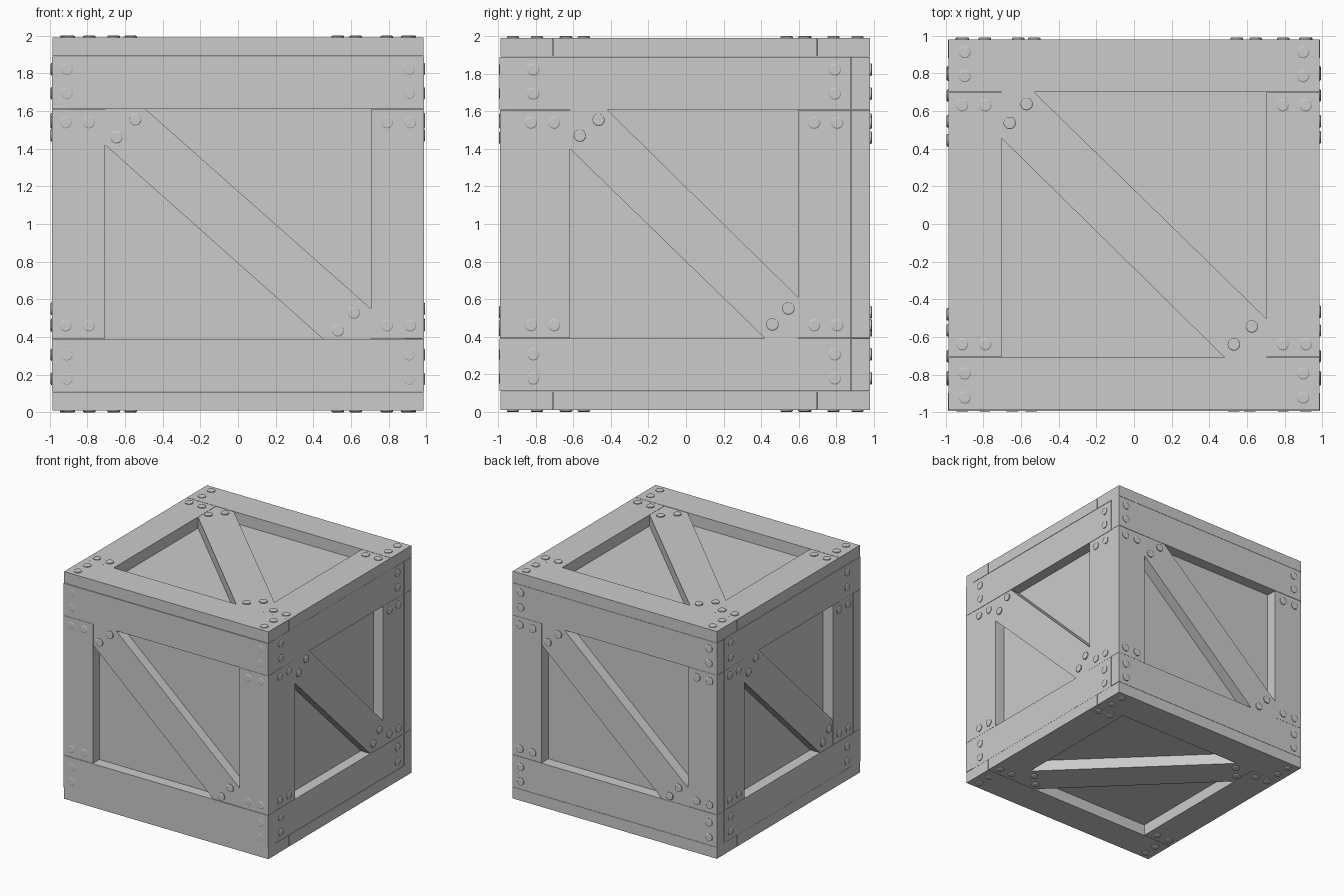
import bpy, bmesh
from mathutils import Matrix, Vector

if "Cube" in bpy.data.objects:
    bpy.data.objects.remove(bpy.data.objects["Cube"])


def finish(bm, name):
    bmesh.ops.recalc_face_normals(bm, faces=bm.faces)
    me = bpy.data.meshes.new(name)
    bm.to_mesh(me)
    bm.free()
    ob = bpy.data.objects.new(name, me)
    bpy.context.collection.objects.link(ob)
    return ob


def frame(u, v, n, origin):
    """Matrix taking face coordinates (right, up, outward) into the world."""
    m = Matrix((u, v, n)).transposed().to_4x4()
    m.translation = Vector(origin)
    return m


def prism(name, m, pts, d0, d1):
    """Board: outline extruded between two depths along the face normal."""
    bm = bmesh.new()
    low = [bm.verts.new(m @ Vector((a, b, d0))) for a, b in pts]
    top = [bm.verts.new(m @ Vector((a, b, d1))) for a, b in pts]
    bm.faces.new(low)
    bm.faces.new(top)
    k = len(pts)
    for i in range(k):
        j = (i + 1) % k
        bm.faces.new((low[i], low[j], top[j], top[i]))
    return finish(bm, name)


def rect(a0, a1, b0, b1):
    return [(a0, b0), (a1, b0), (a1, b1), (a0, b1)]


def bolts(name, m, spots):
    """Low tapered bolt heads; each spot is (u, v, top depth)."""
    bm = bmesh.new()
    for a, b, t in spots:
        for r1, r2, z0, z1 in ((.033, .033, t - .02, t - .004), (.033, .027, t - .004, t)):
            bmesh.ops.create_cone(bm, cap_ends=True, segments=20, radius1=r1, radius2=r2,
                                  depth=z1 - z0,
                                  matrix=m @ Matrix.Translation((a, b, (z0 + z1) / 2)))
    return finish(bm, name)


def side(name, m, w, h, brace, brace_bolts, edge_u, thick, head, drop):
    """One crate face: two rails, two stiles, a diagonal brace and bolts."""
    B, g = .28, .002
    iw, ih = w - B, h - B
    for s, tag in ((1, "upper"), (-1, "lower")):
        lo, hi = sorted((s * ih, s * h))
        prism(f"{name}_{tag}_rail", m, rect(-w, w, lo, hi), -thick, 0)
    for s, tag in ((-1, "left"), (1, "right")):
        lo, hi = sorted((s * iw, s * w))
        prism(f"{name}_{tag}_stile", m, rect(lo, hi, -ih + g, ih - g), -thick, -.001)
    # brace outline: p = drop on the left stile, q = run along the top rail, then the far end
    p, q, r, s = brace
    prism(f"{name}_brace", m,
          [(-iw, p), (-iw, ih), (q, ih), (iw, r), (iw, -ih), (s, -ih)], -thick, -drop)
    spots = []
    for su in (-1, 1):
        for sv in (-1, 1):
            spots += [(su * edge_u, sv * (h - .067), head), (su * edge_u, sv * (h - .195), head),
                      (su * (w - .072), sv * (ih - .07), head),
                      (su * (w - .195), sv * (ih - .07), head)]
    spots += [(a, b, min(head + .002, .01)) for a, b in brace_bolts]
    bolts(f"{name}_bolts", m, spots)


# Inner box forming the recessed panels
bm = bmesh.new()
bmesh.ops.create_cube(bm, size=1, matrix=Matrix.Translation((0, -.008, 1))
                      @ Matrix.Diagonal((1.78, 1.776, 1.78, 1)))
finish(bm, "inner_panels")

X, Y, Z = Vector((1, 0, 0)), Vector((0, 1, 0)), Vector((0, 0, 1))

# Front and back faces
fb_brace = (.42, -.49, -.45, .45)
fb_bolts = [(-.645, .46), (-.545, .555), (.53, -.565), (.615, -.47)]
side("front", frame(X, Z, -Y, (0, -.992, 1)), .986, .889, fb_brace, fb_bolts, .908, .095, .002, .008)
side("back", frame(-X, Z, Y, (0, .98, 1)), .986, .889, fb_brace, fb_bolts, .908, .098, .01, .003)

# Right and left faces, fitted between the front and back boards
rl_brace = (.40, -.41, -.39, .43)
rl_bolts = [(-.555, .47), (-.455, .555), (.47, -.535), (.555, -.45)]
side("right", frame(Y, Z, X, (.983, -.01, 1)), .887, .889, rl_brace, rl_bolts, .803, .095, .009, .003)
side("left", frame(-Y, Z, -X, (-.985, -.01, 1)), .887, .889, rl_brace, rl_bolts, .803, .095, .009, .003)

# Lid and base share the same plan, mirrored in height
tb_brace = (.46, -.53, -.50, .48)
tb_bolts = [(-.66, .54), (-.57, .64), (.53, -.635), (.625, -.54)]
side("top", frame(X, Y, Z, (0, -.004, 1.99)), .984, .984, tb_brace, tb_bolts, .898, .099, .01, .003)
side("bottom", frame(X, Y, -Z, (0, -.004, .01)), .984, .984, tb_brace, tb_bolts, .898, .099, .01, .003)
